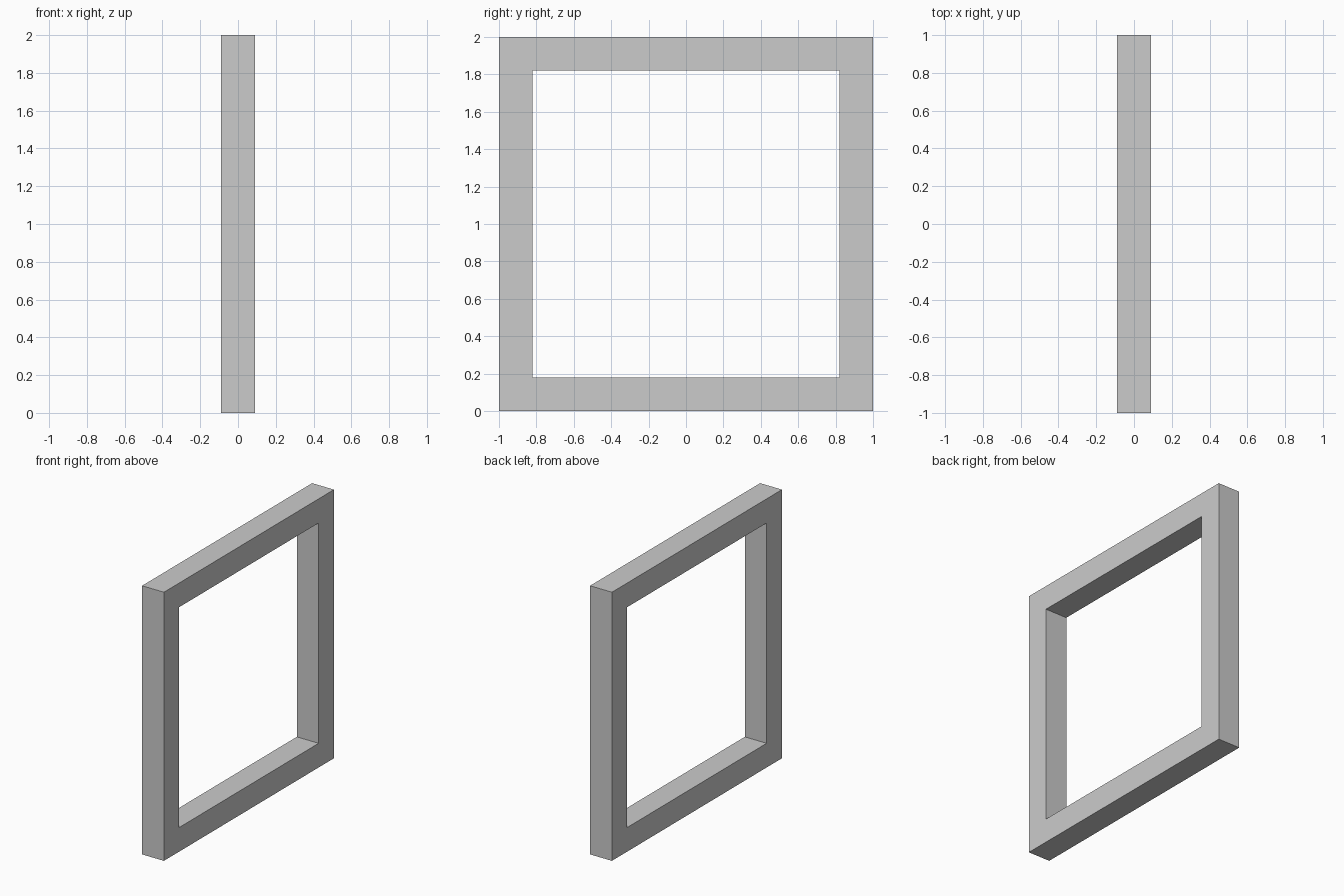
import bpy
import bmesh

if "Cube" in bpy.data.objects:
    bpy.data.objects.remove(bpy.data.objects["Cube"])

HALF = 1.0      # outer half-width of the square
BAR = 0.18      # bar width and depth
CENTRE_Z = 1.0


def square_loop(bm, x, half):
    corners = [(-1, -1), (1, -1), (1, 1), (-1, 1)]
    return [bm.verts.new((x, y * half, CENTRE_Z + z * half)) for y, z in corners]


# Square frame: a square bar section swept round four mitred corners
bm = bmesh.new()
d = BAR / 2
rings = [
    square_loop(bm, d, HALF),
    square_loop(bm, d, HALF - BAR),
    square_loop(bm, -d, HALF - BAR),
    square_loop(bm, -d, HALF),
]
for i in range(4):
    a, b = rings[i], rings[(i + 1) % 4]
    for j in range(4):
        k = (j + 1) % 4
        bm.faces.new((a[j], a[k], b[k], b[j]))
bmesh.ops.recalc_face_normals(bm, faces=bm.faces)

mesh = bpy.data.meshes.new("square_frame")
bm.to_mesh(mesh)
bm.free()
frame = bpy.data.objects.new("square_frame", mesh)
bpy.context.collection.objects.link(frame)
